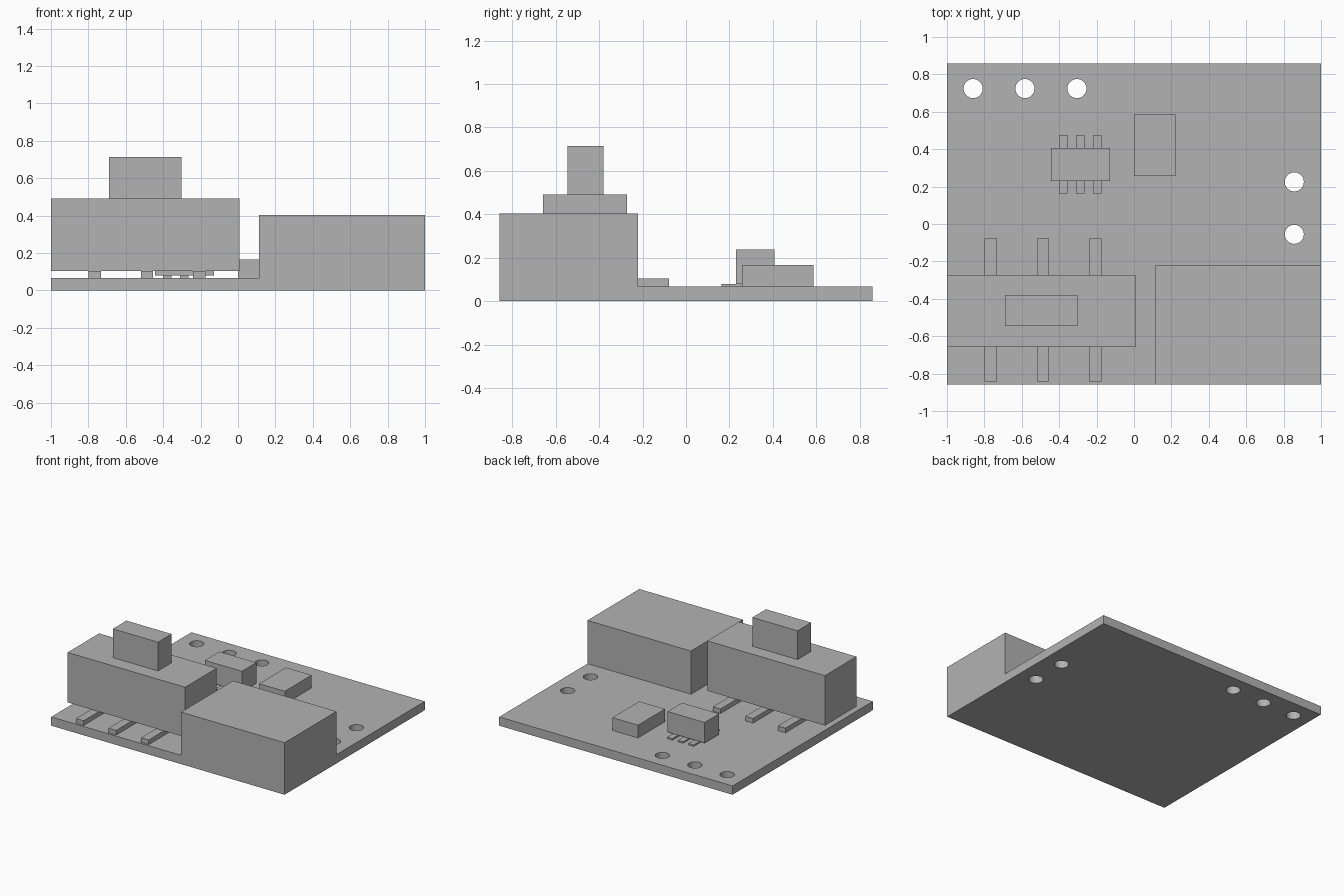
import bpy, bmesh, math

if "Cube" in bpy.data.objects:
    bpy.data.objects.remove(bpy.data.objects["Cube"])

grey = bpy.data.materials.new("plain_grey")
grey.diffuse_color = (0.45, 0.45, 0.45, 1)
grey.use_nodes = True
grey.node_tree.nodes["Principled BSDF"].inputs["Base Color"].default_value = grey.diffuse_color

T = 0.068        # board thickness
HALF_Y = 0.858   # half depth of board


def box(name, x0, x1, y0, y1, z0, z1):
    """Axis-aligned box between the given limits."""
    bm = bmesh.new()
    bmesh.ops.create_cube(bm, size=1)
    for v in bm.verts:
        v.co = ((x0 + x1) / 2 + v.co.x * (x1 - x0),
                (y0 + y1) / 2 + v.co.y * (y1 - y0),
                (z0 + z1) / 2 + v.co.z * (z1 - z0))
    mesh = bpy.data.meshes.new(name)
    bm.to_mesh(mesh)
    bm.free()
    mesh.materials.append(grey)
    obj = bpy.data.objects.new(name, mesh)
    bpy.context.collection.objects.link(obj)
    return obj


def add_loop(curve, points):
    """Closed polygon in a flat curve."""
    s = curve.splines.new('POLY')
    s.points.add(len(points) - 1)
    for p, (x, y) in zip(s.points, points):
        p.co = (x, y, 0, 1)
    s.use_cyclic_u = True


# Board: rectangle outline with five round through holes, extruded
outline = bpy.data.curves.new("circuit_board", 'CURVE')
outline.dimensions = '2D'
outline.fill_mode = 'BOTH'
outline.extrude = T / 2
add_loop(outline, [(-1, -HALF_Y), (1, -HALF_Y), (1, HALF_Y), (-1, HALF_Y)])
for hx, hy in [(-0.86, 0.724), (-0.583, 0.724), (-0.305, 0.724), (0.857, 0.225), (0.857, -0.055)]:
    ring = [2 * math.pi * i / 32 for i in range(32)]
    add_loop(outline, [(hx + 0.051 * math.cos(a), hy + 0.051 * math.sin(a)) for a in ring])
board = bpy.data.objects.new("circuit_board", outline)
board.location.z = T / 2
bpy.context.collection.objects.link(board)
bpy.context.view_layer.objects.active = board
board.select_set(True)
bpy.ops.object.convert(target='MESH')
board = bpy.context.object
bm = bmesh.new()
bm.from_mesh(board.data)
bmesh.ops.remove_doubles(bm, verts=bm.verts, dist=1e-5)
bmesh.ops.recalc_face_normals(bm, faces=bm.faces)
bm.to_mesh(board.data)
bm.free()
board.data.materials.clear()
board.data.materials.append(grey)
bpy.ops.object.shade_smooth_by_angle(angle=math.radians(30))

# Connector block flush with the front right corner
box("connector_block", 0.113, 1, -HALF_Y, -0.222, T, 0.403)

# Slide switch: body, knob and three strips of legs
box("switch_body", -1, 0.008, -0.658, -0.272, 0.104, 0.491)
box("switch_knob", -0.69, -0.303, -0.546, -0.38, 0.491, 0.714)
for i in range(3):
    x = -0.765 + 0.2785 * i
    box(f"switch_leg_{i + 1}", x - 0.033, x + 0.033, -0.843, -0.078, T, 0.104)

# Small chip with three strips of pins
box("chip_body", -0.445, -0.127, 0.23, 0.407, 0.08, 0.239)
for i in range(3):
    x = -0.378 + 0.091 * i
    box(f"chip_pin_{i + 1}", x - 0.022, x + 0.022, 0.164, 0.477, T, 0.08)

# Low rectangular component beside the chip
box("capacitor", 0.001, 0.221, 0.257, 0.586, T, 0.167)
